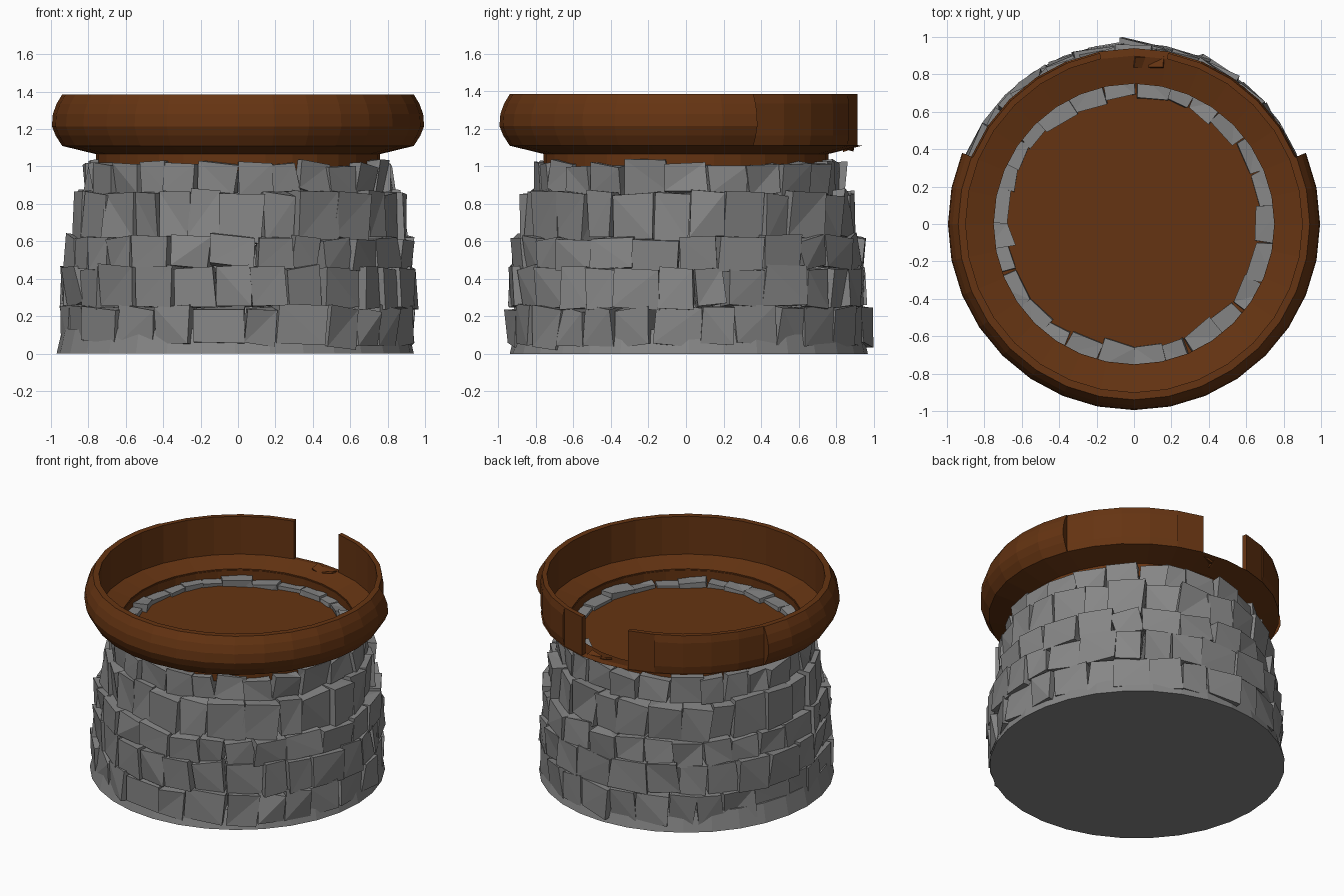
import bpy, bmesh, math, random
from mathutils import Vector, Matrix

random.seed(7)
cube = bpy.data.objects.get("Cube")
if cube:
    bpy.data.objects.remove(cube, do_unlink=True)


def material(name, rgb):
    m = bpy.data.materials.new(name)
    m.use_nodes = True
    m.diffuse_color = (*rgb, 1)
    m.node_tree.nodes["Principled BSDF"].inputs["Base Color"].default_value = (*rgb, 1)
    return m


WOOD = material("brown_wood", (0.13, 0.034, 0.006))
STONE = material("grey_stone", (0.24, 0.24, 0.24))
SIDES = 32
STEP = math.tau / SIDES


def finish(name, bm, mat):
    bmesh.ops.recalc_face_normals(bm, faces=bm.faces)
    mesh = bpy.data.meshes.new(name)
    bm.to_mesh(mesh)
    bm.free()
    mesh.materials.append(mat)
    obj = bpy.data.objects.new(name, mesh)
    bpy.context.collection.objects.link(obj)
    return obj


def arc(name, profile, first, count, mat):
    """Sweep a closed (radius, height) profile over whole segments of the circle."""
    bm = bmesh.new()
    full = count == SIDES
    rings = []
    for i in range(count if full else count + 1):
        a = (first + i) * STEP
        rings.append([bm.verts.new((r * math.cos(a), r * math.sin(a), z)) for r, z in profile])
    n = len(profile)
    for i in range(count):
        a, b = rings[i], rings[(i + 1) % len(rings)]
        for k in range(n):
            bm.faces.new((a[k], a[(k + 1) % n], b[(k + 1) % n], b[k]))
    if not full:
        bm.faces.new(rings[0])
        bm.faces.new(rings[-1])
    return finish(name, bm, mat)


def cone(name, r1, r2, z0, z1, mat, centre=(0, 0)):
    bm = bmesh.new()
    bmesh.ops.create_cone(bm, cap_ends=True, segments=SIDES, radius1=r1, radius2=r2, depth=z1 - z0,
                          matrix=Matrix.Translation((*centre, (z0 + z1) / 2)))
    return finish(name, bm, mat)


# Stone footing
cone("stone_footing", 0.955, 0.925, 0, 0.13, STONE, (-0.015, 0.015))


# Rows of rough blocks: each block is a cuboid with shifted corners
def stone_row(name, z0, z1, radius, depth, count):
    bm = bmesh.new()
    pitch = math.tau / count
    angle = random.uniform(0, pitch)
    weights = [random.uniform(0.75, 1.3) for _ in range(count)]
    scale = math.tau / sum(weights)
    for w in weights:
        width = w * scale
        mid = angle + width / 2
        angle += width
        size = Vector((depth, 2 * radius * math.tan(width / 2) * 0.97, z1 - z0))
        rad = radius - depth / 2 + random.uniform(-0.015, 0.015)
        turn = (Matrix.Rotation(mid, 4, 'Z')
                @ Matrix.Translation((rad, 0, (z0 + z1) / 2 + random.uniform(-0.01, 0.01)))
                @ Matrix.Rotation(random.gauss(0, 0.06), 4, 'X')
                @ Matrix.Rotation(random.gauss(0, 0.06), 4, 'Z'))
        block = bmesh.ops.create_cube(bm, size=1)["verts"]
        for v in block:
            inner = 0.86 if v.co.x < 0 else 1
            p = Vector((v.co.x * size.x, v.co.y * size.y * inner, v.co.z * size.z))
            p += Vector((random.uniform(-0.022, 0.022), random.uniform(-0.012, 0.012),
                         random.uniform(-0.014, 0.014)))
            v.co = turn @ p + Vector((0, 0.012, 0))
    # Split the warped sides into flat facets
    bmesh.ops.triangulate(bm, faces=bm.faces)
    finish(name, bm, STONE)


rows = [(0.05, 0.25, 0.945), (0.25, 0.46, 0.935), (0.455, 0.62, 0.915),
        (0.61, 0.86, 0.875), (0.85, 1.02, 0.815)]
for i, (z0, z1, radius) in enumerate(rows):
    stone_row(f"stone_row_{i + 1}", z0, z1, radius, 0.15, 27)

# Wooden floor and the collar below the rim
cone("floor_disc", 0.755, 0.755, 0.975, 0.99, WOOD)
arc("collar", [(0.76, 0.975), (0.76, 1.07), (0.75, 1.07), (0.75, 0.975)], 0, SIDES, WOOD)

# Sloping ledge, running on through the opening at the back
arc("ledge", [(0.755, 1.065), (0.94, 1.11), (0.90, 1.115), (0.755, 1.078)], 0, SIDES, WOOD)

# Rim: round bulge around the front, flatter walls beside the rear opening
foot, top, inside = 1.11, 1.385, 0.90
bulge = [(inside, foot), (0.94, foot), (0.975, 1.165), (0.995, 1.215),
         (0.99, 1.28), (0.97, 1.335), (0.94, top), (inside, top)]
panel = [(inside, foot), (0.932, foot), (0.942, 1.165), (0.942, 1.335), (0.932, top), (inside, top)]
wall = [(inside, foot), (0.932, foot), (0.932, top), (inside, top)]
arc("rim_bulge", bulge, 14, 20, WOOD)
for side, panel_start, wall_start in (("left", 2, 6), ("right", 10, 9)):
    arc(f"rim_panel_{side}", panel, panel_start, 4, WOOD)
    arc(f"rim_end_{side}", wall, wall_start, 1, WOOD)

# Broken splinters on the ledge in the opening
for i, (x, tilt) in enumerate(((0.04, 0.35), (0.12, -0.3))):
    bm = bmesh.new()
    bmesh.ops.create_cube(bm, size=1, matrix=Matrix.Translation((x, 0.865, 1.105))
                          @ Matrix.Rotation(tilt, 4, 'Y') @ Matrix.Rotation(tilt, 4, 'X')
                          @ Matrix.Diagonal((0.08, 0.06, 0.012, 1)))
    finish(f"splinter_{i + 1}", bm, WOOD)
